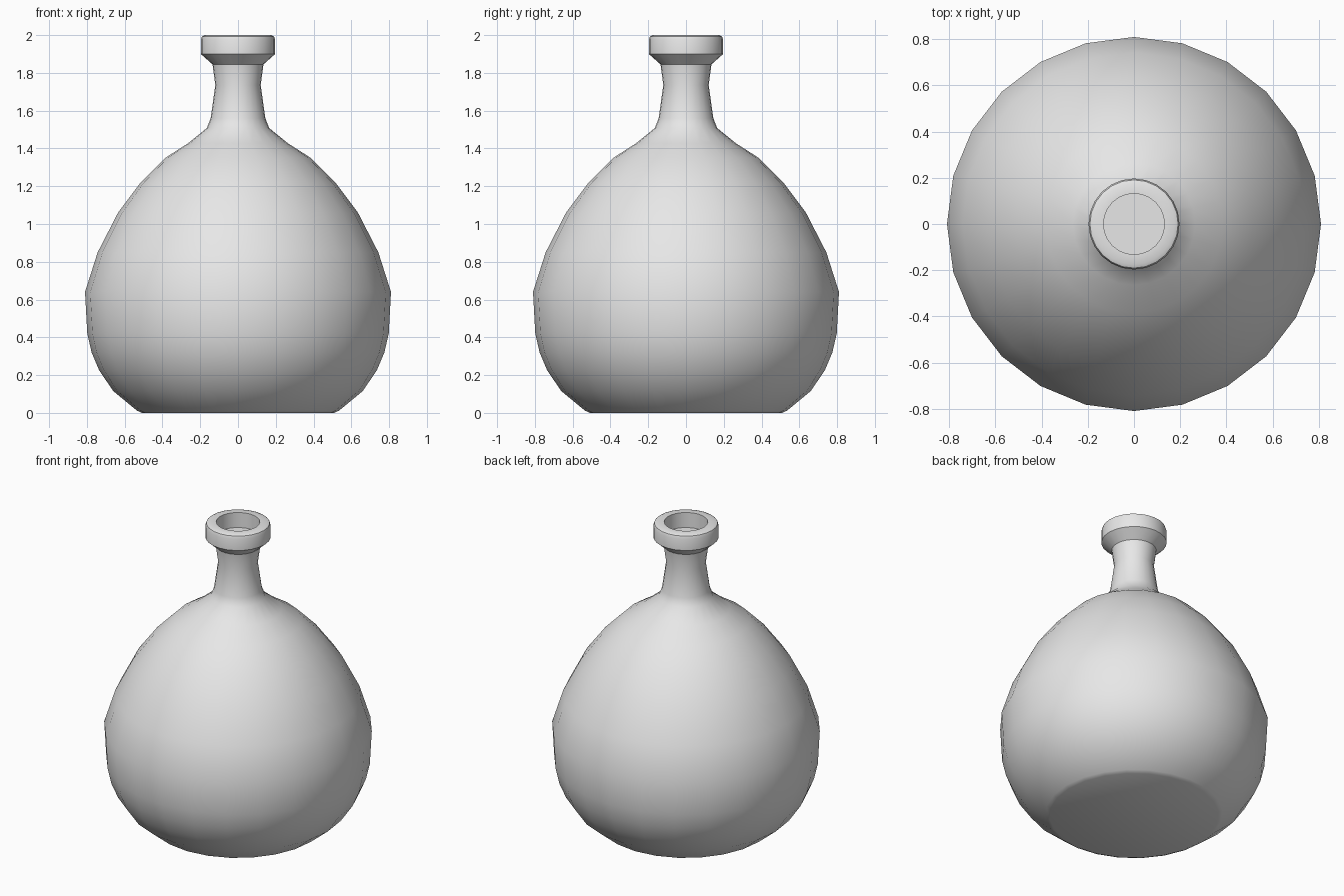
import bpy
import bmesh
import math

cube = bpy.data.objects.get("Cube")
if cube:
    bpy.data.objects.remove(cube, do_unlink=True)

SIDES = 24

grey = bpy.data.materials.new("plain grey")
grey.use_nodes = True
grey.diffuse_color = (0.8, 0.8, 0.8, 1)
grey.node_tree.nodes["Principled BSDF"].inputs["Base Color"].default_value = (0.8, 0.8, 0.8, 1)

# Profile sections as (radius, height), from the base up
base = [(0.51, 0.0), (0.535, 0.012)]
belly = [(0.66, 0.115), (0.735, 0.225), (0.775, 0.32), (0.798, 0.42), (0.81, 0.64),
         (0.743, 0.85), (0.635, 1.06), (0.515, 1.22), (0.385, 1.35)]
shoulder = [(0.265, 1.427), (0.165, 1.508), (0.145, 1.56)]
neck = [(0.12, 1.735), (0.135, 1.845)]
lip = [(0.197, 1.9), (0.197, 1.975), (0.191, 1.993), (0.175, 2.0)]
mouth = [(0.132, 2.0), (0.132, 1.9)]


def lathe(name, profile):
    """Revolve a profile around z and close both ends with flat caps."""
    bm = bmesh.new()
    rings = []
    for radius, height in profile:
        angles = [math.tau * i / SIDES for i in range(SIDES)]
        rings.append([bm.verts.new((radius * math.cos(a), radius * math.sin(a), height))
                      for a in angles])
    for low, high in zip(rings, rings[1:]):
        for i in range(SIDES):
            j = (i + 1) % SIDES
            bm.faces.new((low[i], low[j], high[j], high[i]))
    bm.faces.new(rings[0][::-1])
    bm.faces.new(rings[-1])
    mesh = bpy.data.meshes.new(name)
    bm.to_mesh(mesh)
    bm.free()
    mesh.materials.append(grey)
    obj = bpy.data.objects.new(name, mesh)
    bpy.context.collection.objects.link(obj)
    return obj


# One continuous vessel with a shallow recessed mouth
bottle = lathe("round_bottle", base + belly + shoulder + neck + lip + mouth)
bpy.ops.object.select_all(action='DESELECT')
bottle.select_set(True)
bpy.context.view_layer.objects.active = bottle
bpy.ops.object.shade_smooth_by_angle(angle=math.radians(35))
